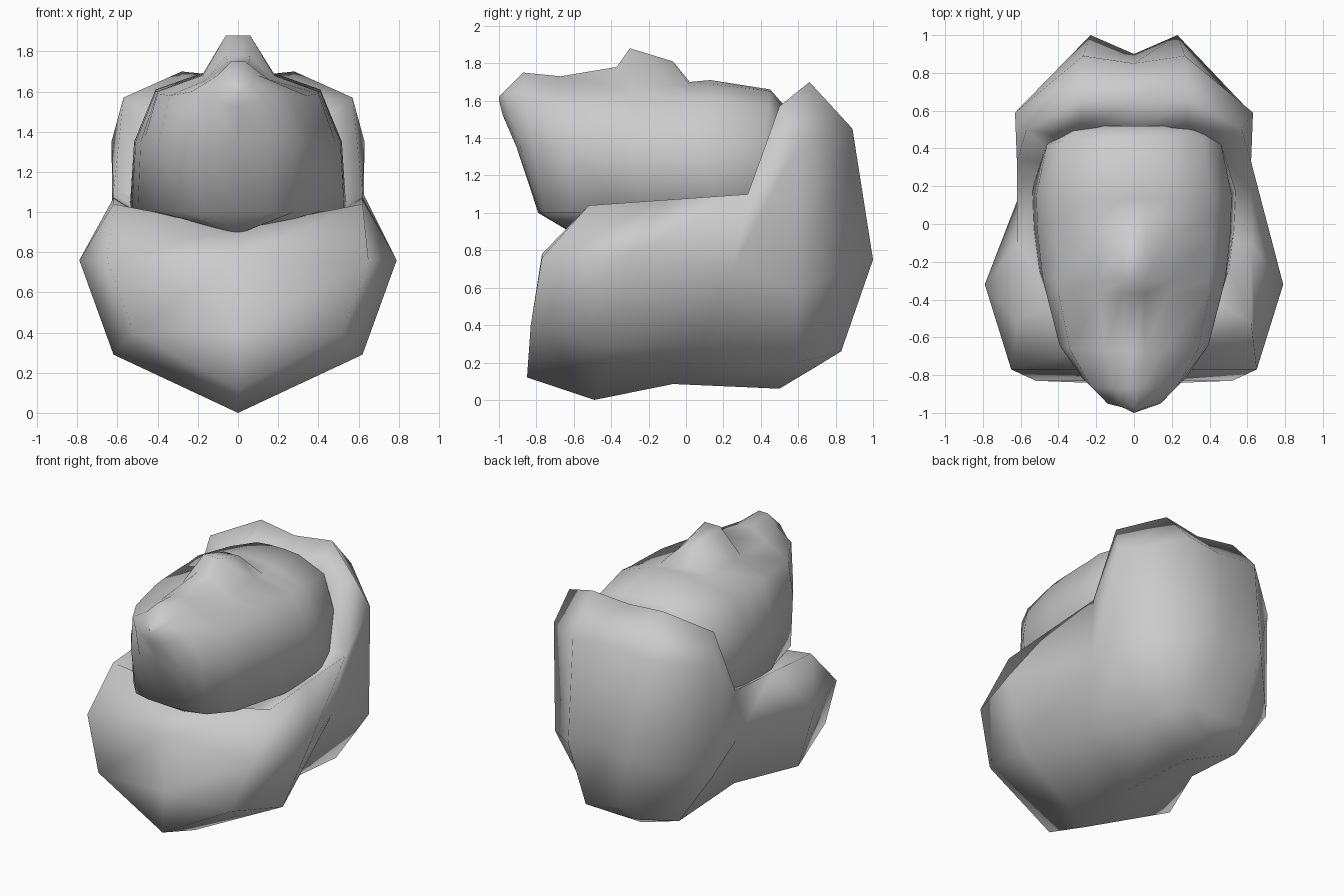
import bpy
import bmesh
from mathutils import Vector

default_cube = bpy.data.objects.get("Cube")
if default_cube:
    bpy.data.objects.remove(default_cube, do_unlink=True)

# One plain grey for every part
grey = bpy.data.materials.new("plain grey")
grey.use_nodes = True
colour = (0.6, 0.6, 0.6, 1)
grey.diffuse_color = colour
grey.node_tree.nodes["Principled BSDF"].inputs["Base Color"].default_value = colour


def mirrored_ring(half):
    """Close a half outline, which starts and ends at x = 0, into a full ring."""
    points = [Vector(p) for p in half]
    other_side = [Vector((-p.x, p.y, p.z)) for p in reversed(points[1:-1])]
    return points + other_side


def loft(name, half_rings):
    """Skin neighbouring mirrored rings, cap the last one and shade smooth."""
    mesh_data = bmesh.new()
    rings = [[mesh_data.verts.new(p) for p in mirrored_ring(half)]
             for half in half_rings]
    for lower, upper in zip(rings, rings[1:]):
        count = len(lower)
        for i in range(count):
            j = (i + 1) % count
            mesh_data.faces.new((lower[i], lower[j], upper[j], upper[i]))
    mesh_data.faces.new(rings[-1])
    bmesh.ops.remove_doubles(mesh_data, verts=mesh_data.verts, dist=0.001)
    bmesh.ops.dissolve_degenerate(mesh_data, edges=mesh_data.edges, dist=0.0005)
    bmesh.ops.recalc_face_normals(mesh_data, faces=mesh_data.faces)
    mesh = bpy.data.meshes.new(name)
    mesh_data.to_mesh(mesh)
    mesh_data.free()
    mesh.materials.append(grey)
    for face in mesh.polygons:
        face.use_smooth = True
    part = bpy.data.objects.new(name, mesh)
    bpy.context.collection.objects.link(part)


# Outer shell: each ring runs front centre, front corner, wide side,
# rear side, back corner, back ridge, back groove
centre = (0, 0, .88)
keel_front = (0, -.85, .12)
keel_back = (0, .7, .18)
hood_foot = (.62, .33, 1.1)
keel = [keel_front, keel_front, (0, -.49, 0), (0, -.07, .085),
        (0, .5, .06), keel_back, keel_back]
lower_side = [(0, -.83, .4), (.52, -.83, .4), (.62, -.38, .29), (.43, .07, .29),
              (.36, .59, .2), (.21, .83, .26), (0, .78, .28)]
widest = [(0, -.77, .78), (.65, -.77, .76), (.79, -.32, .76), (.57, .25, .7),
          (.62, .59, .58), (.23, 1, .75), (0, .9, .75)]
rim = [(0, -.6, .92), (.62, -.52, 1.04), (.62, -.1, 1.07), hood_foot,
       (.63, .59, 1.35), (.27, .89, 1.45), (0, .85, 1.45)]
hood_edge = [(0, -.4, .9), (.4, -.4, .94), (.45, -.1, .97), hood_foot,
             (.57, .5, 1.57), (.28, .66, 1.7), (0, .64, 1.67)]
inner_edge = [centre, centre, centre, (.4, .34, 1.08),
              (.39, .46, 1.45), (.28, .52, 1.56), (0, .48, 1.5)]
loft("outer_shell", [keel, lower_side, widest, rim, hood_edge, inner_edge])


# Inner dome with its crest: one upright slice per station along its length
def dome_slice(y, top, shoulder, shoulder_z, width, lean):
    middle = .3 * shoulder + .73 * width
    return [(0, y, top),
            (.15 * shoulder, y, top),
            (.45 * shoulder, y, shoulder_z + .08),
            (shoulder, y + lean * .1, shoulder_z),
            (middle, y + lean * .45, 1.35),
            (width, y + lean, 1),
            (0, y + lean * 1.4 + .1, .89)]


stations = [(-1, 1.62, 0, 1.52, 0, .21),
            (-.97, 1.65, .14, 1.56, .16, .19),
            (-.87, 1.75, .23, 1.6, .28, .12),
            (-.67, 1.73, .34, 1.58, .4, .06),
            (-.37, 1.78, .4, 1.59, .48, .06),
            (-.3, 1.88, .4, 1.6, .5, .05),
            (-.07, 1.81, .41, 1.6, .53, .04),
            (.02, 1.7, .41, 1.6, .535, .05),
            (.13, 1.71, .41, 1.61, .54, .05),
            (.45, 1.66, .37, 1.57, .48, -.07),
            (.52, 1.58, .3, 1.48, .4, -.02)]
loft("inner_dome", [dome_slice(*station) for station in stations])
